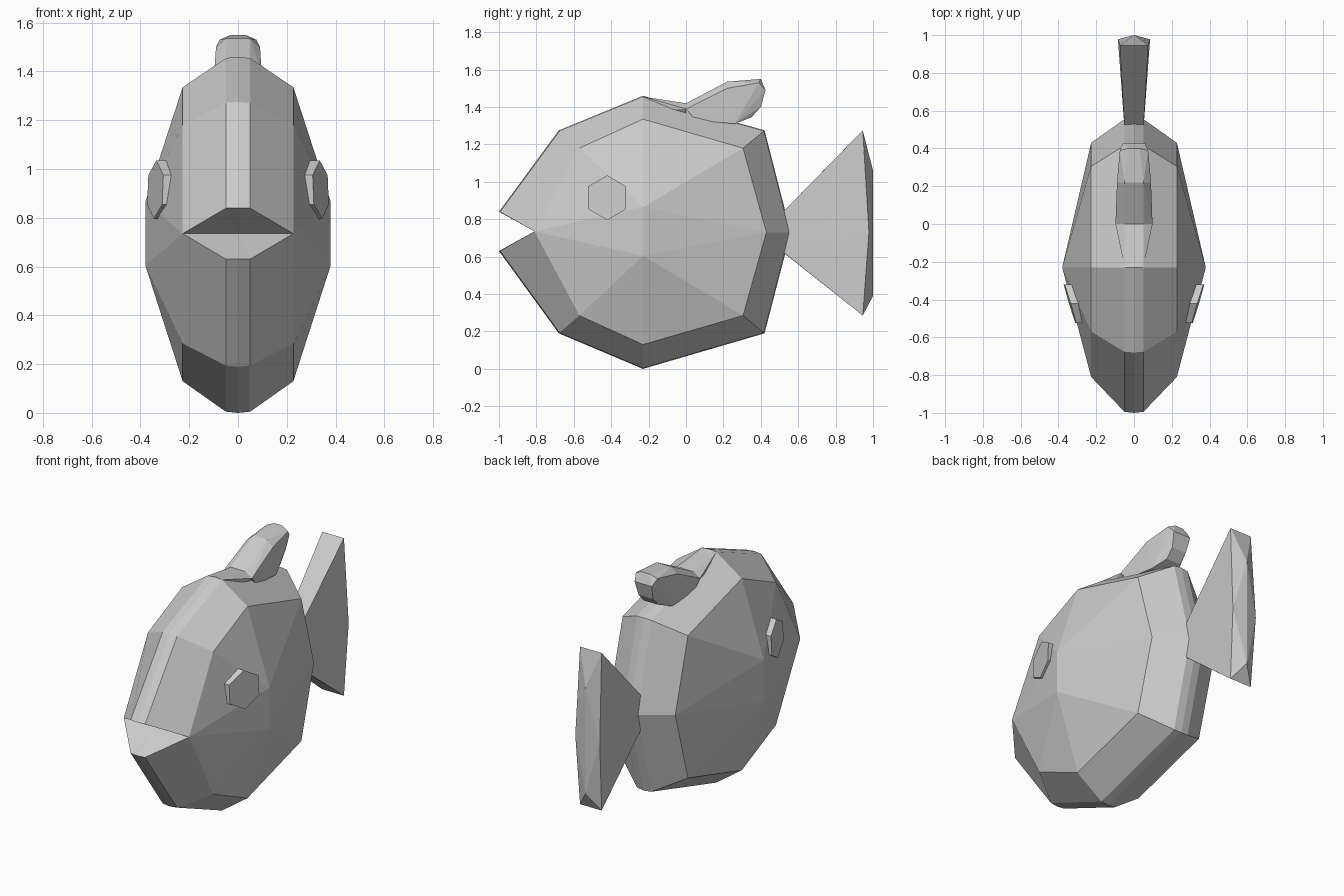
import bpy, bmesh

if "Cube" in bpy.data.objects:
    bpy.data.objects.remove(bpy.data.objects["Cube"])

def finish(name, bm):
    bmesh.ops.remove_doubles(bm, verts=bm.verts, dist=0.0005)
    bmesh.ops.recalc_face_normals(bm, faces=bm.faces)
    mesh = bpy.data.meshes.new(name)
    bm.to_mesh(mesh)
    bm.free()
    ob = bpy.data.objects.new(name, mesh)
    bpy.context.collection.objects.link(ob)
    return ob

def hull(name, points):
    """Convex solid around points mirrored across x = 0."""
    bm = bmesh.new()
    pts = {(s * x, y, z) for x, y, z in points for s in (-1, 1)}
    for p in sorted(pts):
        bm.verts.new(p)
    res = bmesh.ops.convex_hull(bm, input=bm.verts)
    loose = [v for v in bm.verts if not v.link_faces]
    bmesh.ops.delete(bm, geom=loose, context='VERTS')
    return finish(name, bm)

# Body: centre outline and shoulder outline (y, z), from upper lip round to lower lip
centre = [(-1, .84), (-.68, 1.275), (-.23, 1.46), (.42, 1.275), (.56, .73),
          (.42, .19), (-.23, .0), (-.68, .19), (-1, .63)]
shoulder = [(-.81, .735), (-.57, 1.18), (-.23, 1.335), (.305, 1.18), (.43, .73),
            (.305, .285), (-.23, .13), (-.57, .285), (-.81, .735)]
bm = bmesh.new()

def face(*pts):
    bm.faces.new([bm.verts.new(p) for p in pts])

for s in (-1, 1):
    C = [(0, y, z) for y, z in centre]
    A = [(s * .05, -.2 + (y + .2) * .993, .73 + (z - .73) * .993) for y, z in centre]
    B = [(s * .227, y, z) for y, z in shoulder]
    up, low, mouth = (s * .38, -.23, .865), (s * .38, -.23, .605), (0, -.81, .735)
    for i in range(8):
        face(C[i], C[i + 1], A[i + 1], A[i])
        face(A[i], A[i + 1], B[i + 1], B[i])
        face(B[i], B[i + 1], up if i < 4 else low)
    face(up, low, B[0])
    face(up, low, B[4])
    # Open mouth wedge
    for k in (0, 8):
        face(C[k], A[k], mouth)
        face(A[k], B[k], mouth)
finish("body", bm)

# Dorsal fin and the ramp leading up to it
hull("dorsal_fin", [(.05, 0, 1.42), (.098, 0, 1.39), (.05, .22, 1.535), (.09, .22, 1.50),
                    (.03, .40, 1.55), (.075, .39, 1.53), (.06, .425, 1.49), (.05, .40, 1.40),
                    (.05, .35, 1.345), (.085, .26, 1.31), (.095, .05, 1.33)])
hull("fin_ramp", [(.05, -.23, 1.455), (.05, 0, 1.42), (.098, 0, 1.39),
                  (.05, -.2, 1.38), (.05, 0, 1.33)])

# Tail fin
hull("tail_fin", [(.05, .50, .82), (.05, .50, .64), (.05, .535, .845), (.05, .535, .61),
                  (.075, .945, 1.275), (.085, .978, .73), (.075, .945, .285),
                  (0, .92, 1.25), (0, .92, .31), (0, 1, 1.06), (0, 1, .39)])

# Eyes: tilted hexagonal plates
hexagon = [(-.42, 1.035), (-.32, .975), (-.32, .855), (-.42, .795), (-.525, .855), (-.525, .975)]
for side, s in (("left", -1), ("right", 1)):
    bm = bmesh.new()
    ring = []
    for y, z in hexagon:
        ring.append((s * (.34 + .3 * (y + .42) - .04 * (z - .915)), y, z))
    f = bm.faces.new([bm.verts.new(p) for p in ring])
    ext = bmesh.ops.extrude_face_region(bm, geom=[f], use_keep_orig=True)
    moved = [g for g in ext["geom"] if isinstance(g, bmesh.types.BMVert)]
    bmesh.ops.translate(bm, verts=moved, vec=(-s * .07, 0, 0))
    finish("eye_" + side, bm)
